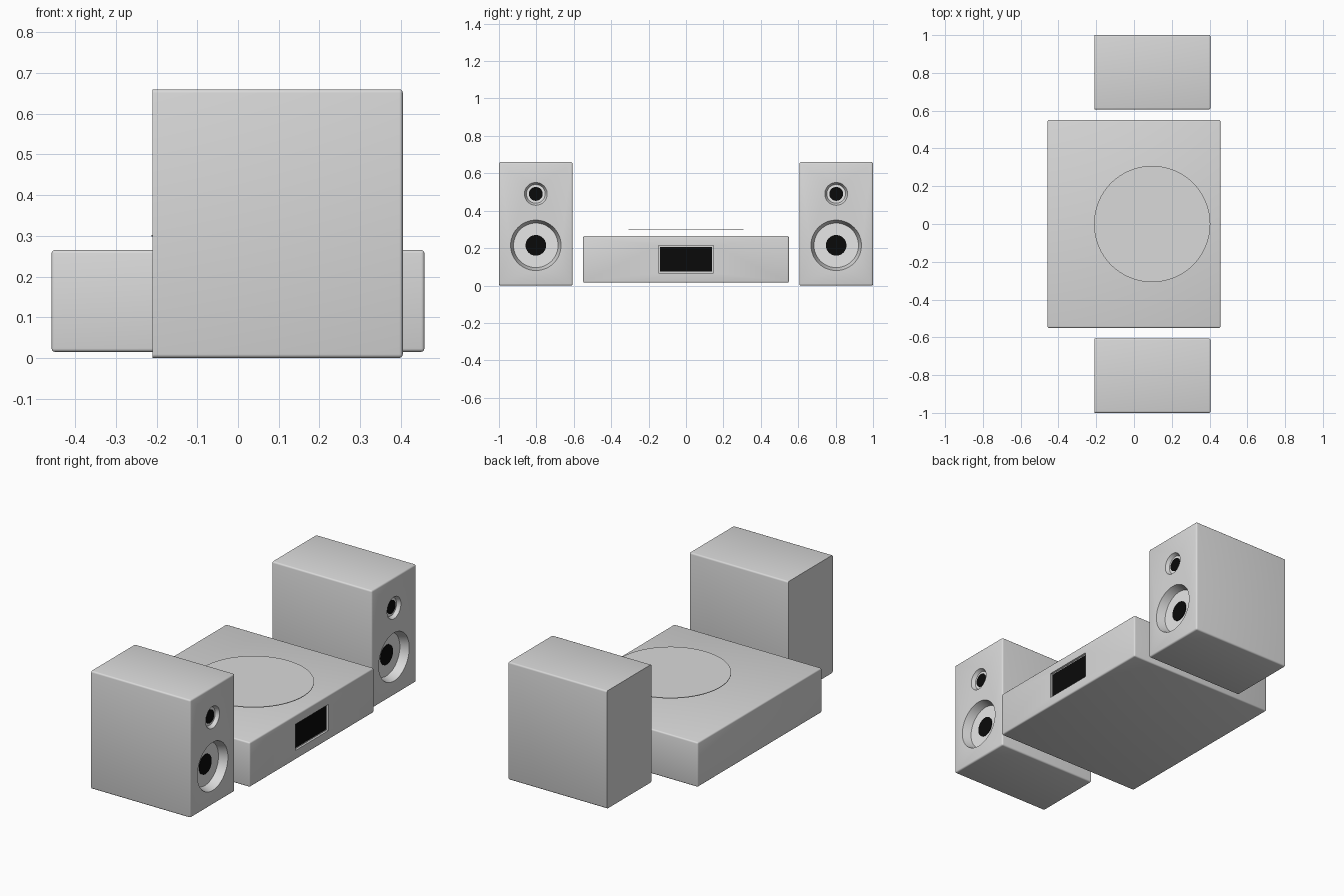
import bpy, bmesh, math
from mathutils import Matrix

if "Cube" in bpy.data.objects:
    bpy.data.objects.remove(bpy.data.objects["Cube"])


def material(name, c):
    m = bpy.data.materials.new(name)
    m.diffuse_color = (c, c, c, 1)
    m.use_nodes = True
    m.node_tree.nodes["Principled BSDF"].inputs["Base Color"].default_value = m.diffuse_color
    return m


GREY = material("cabinet grey", 0.70)
LIGHT = material("cone light grey", 0.80)
BLACK = material("black", 0.003)


def finish(name, bm, mat):
    bmesh.ops.recalc_face_normals(bm, faces=bm.faces)
    me = bpy.data.meshes.new(name)
    bm.to_mesh(me)
    bm.free()
    me.materials.append(mat)
    ob = bpy.data.objects.new(name, me)
    bpy.context.collection.objects.link(ob)
    return ob


def box(name, lo, hi, mat, bevel=0.0, sharp_back=False):
    bm = bmesh.new()
    bmesh.ops.create_cube(bm, size=1)
    for v in bm.verts:
        for i in range(3):
            v.co[i] = lo[i] if v.co[i] < 0 else hi[i]
    if bevel:
        edges = [e for e in bm.edges
                 if not (sharp_back and all(v.co.x < lo[0] + 1e-4 for v in e.verts))]
        bmesh.ops.bevel(bm, geom=edges, offset=bevel, segments=3, profile=0.5, affect='EDGES')
    return finish(name, bm, mat)


def cone_x(name, x0, x1, r0, r1, y, z, mat):
    """Capped frustum lying along x, from radius r0 at x0 to r1 at x1."""
    bm = bmesh.new()
    bmesh.ops.create_cone(bm, cap_ends=True, segments=48, radius1=r0, radius2=r1, depth=x1 - x0,
                          matrix=Matrix.Translation(((x0 + x1) / 2, y, z)) @ Matrix.Rotation(math.pi / 2, 4, 'Y'))
    return finish(name, bm, mat)


def select(ob):
    bpy.ops.object.select_all(action='DESELECT')
    ob.select_set(True)
    bpy.context.view_layer.objects.active = ob


def cut(ob, cutter):
    cutter.hide_render = True
    mod = ob.modifiers.new("cut", 'BOOLEAN')
    mod.operation = 'DIFFERENCE'
    mod.solver = 'EXACT'
    mod.object = cutter
    select(ob)
    bpy.ops.object.modifier_apply(modifier=mod.name)
    bpy.data.objects.remove(cutter)


def smooth(ob):
    select(ob)
    bpy.ops.object.shade_smooth_by_angle(angle=math.radians(35))


# Speakers: cabinet with two recessed drivers on the +x face
FRONT = 0.405
DRIVERS = [("woofer", 0.215, 0.135, 0.119, 0.055, 0.05),
           ("tweeter", 0.49, 0.061, 0.050, 0.037, 0.022)]
for side, s in (("left", -1), ("right", 1)):
    y = s * 0.803
    cab = box(side + "_speaker_cabinet", (-0.21, y - 0.197, 0), (FRONT, y + 0.197, 0.66),
              GREY, 0.009, True)
    for name, z, r_out, r_in, r_cap, depth in DRIVERS:
        floor = FRONT - depth
        slope = (r_out - r_in) / depth
        cut(cab, cone_x("cutter", floor, FRONT + 0.01, r_in, r_out + slope * 0.01, y, z, GREY))
        cone_x(f"{side}_{name}_cone", floor - 0.001, floor + 0.003, r_in, r_in, y, z, LIGHT)
        cone_x(f"{side}_{name}_cap", floor, floor + 0.006, r_cap, r_cap, y, z, BLACK)
    smooth(cab)

# Player body with a recessed display
body = box("player_body", (-0.458, -0.55, 0.015), (0.458, 0.55, 0.265), GREY, 0.008)
cut(body, box("cutter", (0.446, -0.146, 0.067), (0.48, 0.146, 0.214), GREY))
box("display", (0.444, -0.139, 0.074), (0.449, 0.139, 0.207), BLACK)
smooth(body)

# Record: thin disc above the player
bm = bmesh.new()
bmesh.ops.create_cone(bm, cap_ends=True, segments=64, radius1=0.308, radius2=0.308, depth=0.003,
                      matrix=Matrix.Translation((0.096, 0, 0.30)))
smooth(finish("record_disc", bm, GREY))
